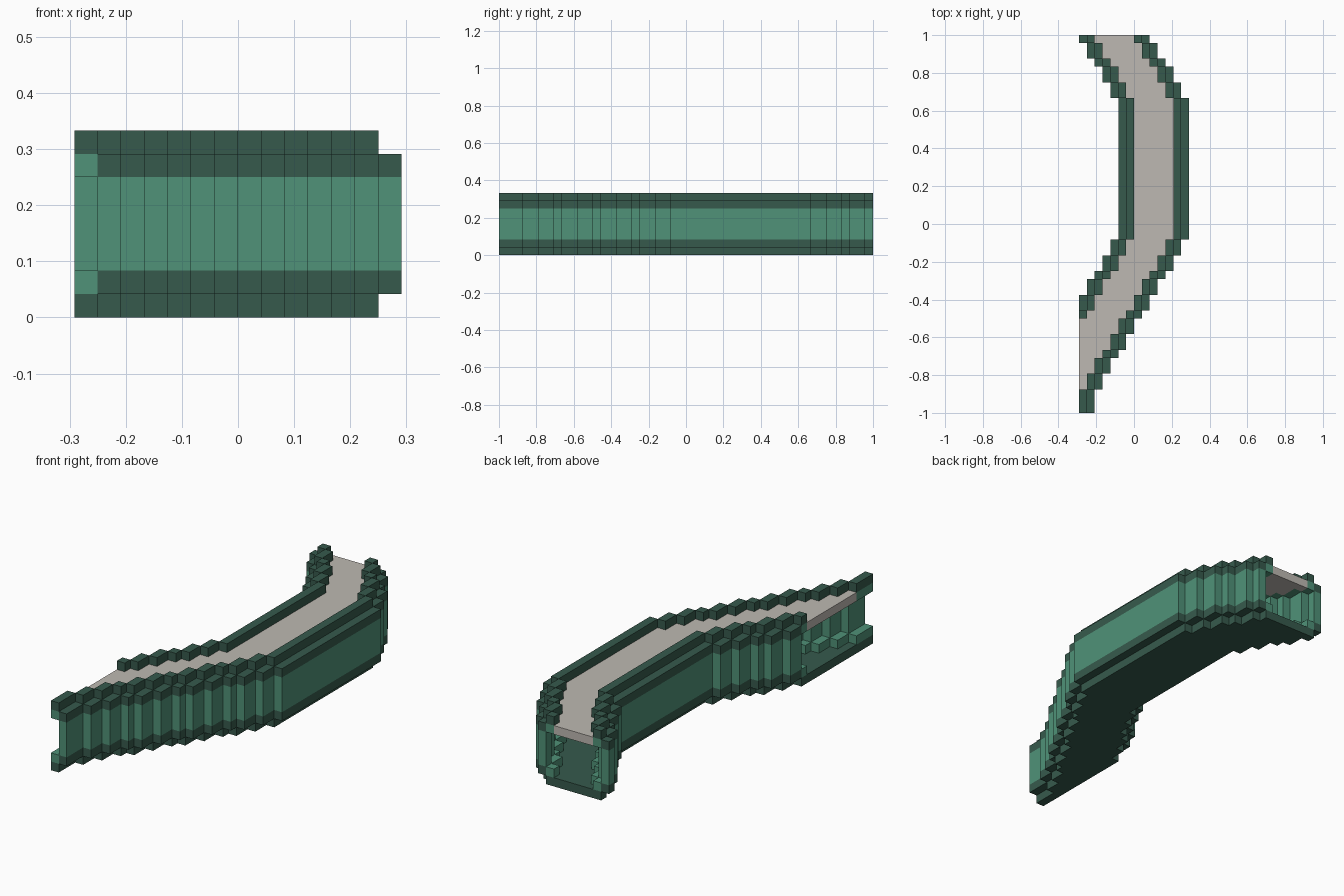
import bpy
import bmesh
from mathutils import Matrix, Vector

UNIT = 1 / 24
COLS, ROWS = 14, 48

old = bpy.data.objects.get("Cube")
if old:
    bpy.data.objects.remove(old, do_unlink=True)


def material(name, rgb):
    mat = bpy.data.materials.new(name)
    mat.use_nodes = True
    color = (*rgb, 1)
    mat.diffuse_color = color
    mat.node_tree.nodes["Principled BSDF"].inputs["Base Color"].default_value = color
    return mat


dark_green = material("dark green", (0.037, 0.102, 0.073))
light_green = material("light green", (0.08, 0.287, 0.188))
stone = material("warm grey", (0.515, 0.485, 0.445))

# Plan of the curved run, front to back: length of each step and its left column
lengths = [3, 2, 2, 1, 2, 2, 1, 2, 2, 1, 2, 2, 18, 2, 2, 1, 2, 1]
steps, row = [], 0
for i, length in enumerate(lengths):
    steps.append((row, row + length, 5 - abs(i - 12)))
    row += length


def add_box(bm, low, high):
    low, high = Vector(low) * UNIT, Vector(high) * UNIT
    size = high - low
    place = Matrix.Translation((low + high) / 2) @ Matrix.Diagonal((*size, 1))
    bmesh.ops.create_cube(bm, size=1, matrix=place)


def strip(name, mat, first, last, bottom, top):
    """Stepped strip covering columns first..last from each step's left column."""
    bm = bmesh.new()
    for front, back, left in steps:
        x0 = max(left + first, 0)
        x1 = min(left + last, COLS)
        if x1 > x0:
            add_box(bm, (x0 - COLS / 2, front - ROWS / 2, bottom),
                    (x1 - COLS / 2, back - ROWS / 2, top))
    mesh = bpy.data.meshes.new(name)
    bm.to_mesh(mesh)
    bm.free()
    mesh.materials.append(mat)
    obj = bpy.data.objects.new(name, mesh)
    bpy.context.collection.objects.link(obj)


# Base plate and walkway deck
strip("base_plate", dark_green, 1, 8, 0, 1)
strip("walkway_deck", stone, 2, 7, 6, 7)

# Each wall: panel, outer bands, inner ledges and top rim
for side, outer, inner in (("right", 0, 1), ("left", 8, 7)):
    strip(side + "_wall_panel", light_green, outer, outer + 1, 2, 6)
    strip(side + "_top_rim", dark_green, inner, inner + 1, 7, 8)
    for level, z in (("lower", 1), ("upper", 6)):
        strip(f"{side}_{level}_band", dark_green, outer, outer + 1, z, z + 1)
        strip(f"{side}_{level}_ledge", light_green, inner, inner + 1, z, z + 1)
